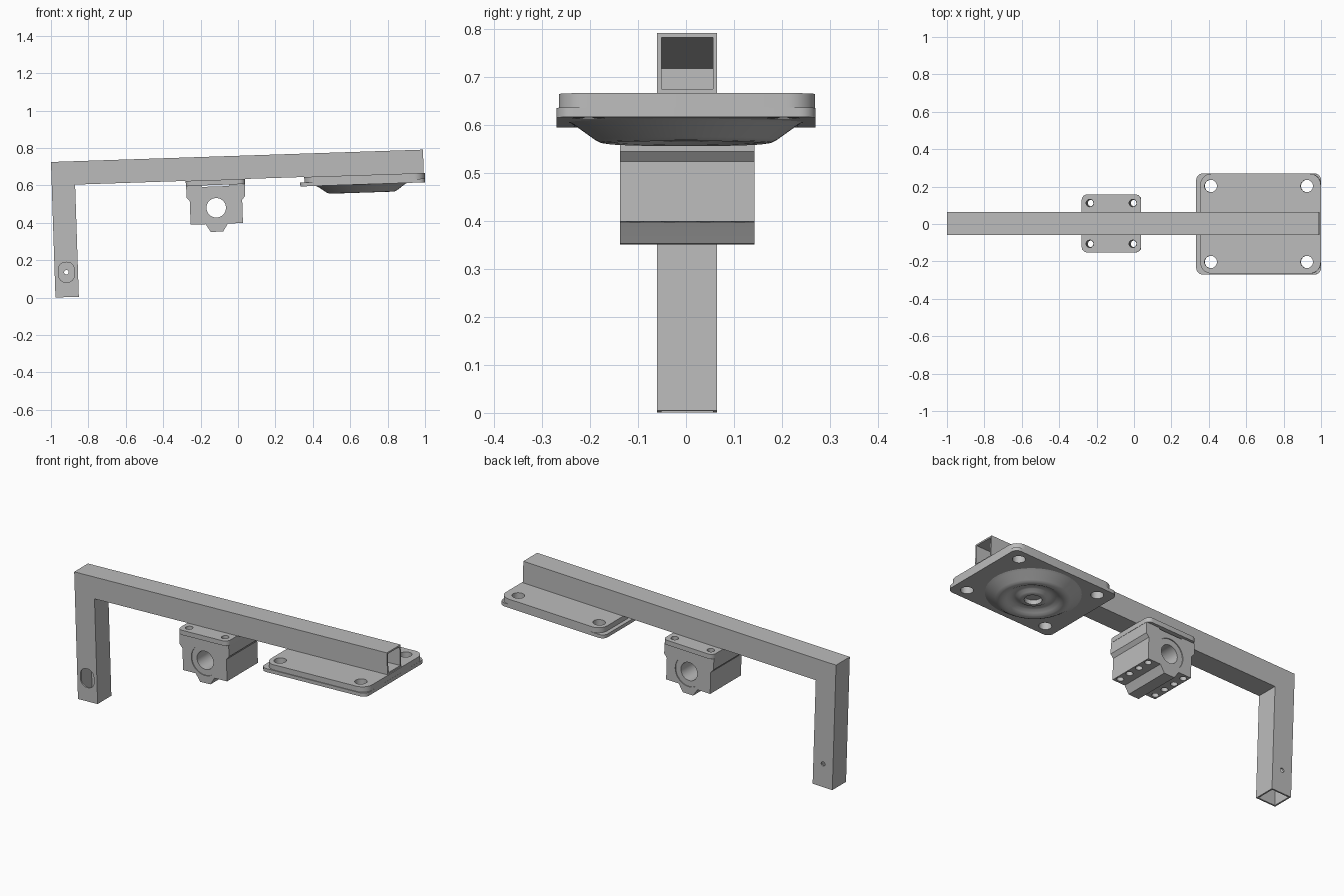
import bpy, bmesh, math
from mathutils import Matrix, Vector

if "Cube" in bpy.data.objects:
    bpy.data.objects.remove(bpy.data.objects["Cube"])

# The whole bracket leans slightly; parts are built level from the tube's top corner
FRAME = Matrix.Translation((-1, 0, 0.725)) @ Matrix.Rotation(math.radians(-1.9), 4, 'Y')

steel = bpy.data.materials.new("grey steel")
steel.use_nodes = True
GREY = (0.5, 0.5, 0.5, 1)
steel.diffuse_color = GREY
steel.node_tree.nodes["Principled BSDF"].inputs["Base Color"].default_value = GREY


def make(name, bm):
    bmesh.ops.recalc_face_normals(bm, faces=bm.faces)
    mesh = bpy.data.meshes.new(name)
    bm.to_mesh(mesh)
    bm.free()
    mesh.materials.append(steel)
    obj = bpy.data.objects.new(name, mesh)
    bpy.context.collection.objects.link(obj)
    obj.matrix_world = FRAME
    return obj


def prism(bm, pts, axis, lo, hi):
    """Extrude a 2D outline along y (outline in x,z) or z (outline in x,y)."""
    place = (lambda a, b, h: (a, h, b)) if axis == 'y' else (lambda a, b, h: (a, b, h))
    low, high = [[bm.verts.new(place(a, b, h)) for a, b in pts] for h in (lo, hi)]
    bm.faces.new(low)
    bm.faces.new(high)
    for i in range(len(pts)):
        j = (i + 1) % len(pts)
        bm.faces.new((low[i], low[j], high[j], high[i]))


def circle(cx, cy, r, n=32):
    return [(cx + r * math.cos(2 * math.pi * i / n), cy + r * math.sin(2 * math.pi * i / n))
            for i in range(n)]


def rounded(cx, cy, w, d, r, n=8):
    pts = []
    for k, (sx, sy) in enumerate(((1, 1), (-1, 1), (-1, -1), (1, -1))):
        for i in range(n + 1):
            a = math.pi / 2 * (k + i / n)
            pts.append((cx + sx * (w / 2 - r) + r * math.cos(a),
                        cy + sy * (d / 2 - r) + r * math.sin(a)))
    return pts


def solid(name, pts, axis, lo, hi):
    bm = bmesh.new()
    prism(bm, pts, axis, lo, hi)
    return make(name, bm)


def cut(obj, *prisms):
    """Subtract a set of separate prisms and bake the result."""
    bm = bmesh.new()
    for p in prisms:
        prism(bm, *p)
    cutter = make("cutter", bm)
    mod = obj.modifiers.new("cut", 'BOOLEAN')
    mod.operation, mod.solver, mod.object = 'DIFFERENCE', 'EXACT', cutter
    bpy.context.view_layer.update()
    baked = bpy.data.meshes.new_from_object(obj.evaluated_get(bpy.context.evaluated_depsgraph_get()))
    obj.modifiers.clear()
    obj.data = baked
    bpy.data.objects.remove(cutter)


# Mitred square tube: leg and beam in one hollow piece
SIZE, WALL, LENGTH, DROP, YC = 0.125, 0.009, 1.99, 0.725, 0.0025
bm = bmesh.new()
shells = []
for inset in (0, WALL):
    near, far, half = inset, SIZE - inset, SIZE / 2 - inset
    rings = []
    for section in (((near, -DROP), (far, -DROP)),
                    ((near, -near), (far, -far)),
                    ((LENGTH, -near), (LENGTH, -far))):
        (ax, az), (bx, bz) = section
        rings.append([bm.verts.new(c) for c in ((ax, YC - half, az), (ax, YC + half, az),
                                                (bx, YC + half, bz), (bx, YC - half, bz))])
    shells.append(rings)
    for r0, r1 in zip(rings, rings[1:]):
        for i in range(4):
            j = (i + 1) % 4
            bm.faces.new((r0[i], r0[j], r1[j], r1[i]))
for end in (0, 2):
    outer, inner = shells[0][end], shells[1][end]
    for i in range(4):
        j = (i + 1) % 4
        bm.faces.new((outer[i], outer[j], inner[j], inner[i]))
tube = make("bent_square_tube", bm)
# Access slot in the front of the leg, small bolt hole in the back
cut(tube, (rounded(0.063, -0.592, 0.085, 0.107, 0.038), 'y', -0.1, 0),
    (circle(0.063, -0.592, 0.012), 'y', 0.03, 0.1))

# Two-layer mounting plate under the free end
MX = 1.664
corner_holes = [(MX + sx * 0.257, sy * 0.203) for sx in (-1, 1) for sy in (-1, 1)]
upper = solid("upper_plate", rounded(1.673, 0.002, 0.645, 0.534, 0.06), 'z', -0.155, -0.125)
lower = solid("lower_plate", rounded(1.662, 0, 0.668, 0.54, 0.035), 'z', -0.175, -0.155)
for plate in (upper, lower):
    cut(plate, *[(circle(x, y, 0.033), 'z', -0.3, 0) for x, y in corner_holes])

# Pressed round dish with a raised ring and a sunken centre
profile = [(0.246, -0.174), (0.232, -0.181), (0.19, -0.211), (0.178, -0.217), (0.165, -0.219),
           (0.15, -0.217), (0.135, -0.209), (0.118, -0.199), (0.1, -0.196), (0.085, -0.199),
           (0.07, -0.209), (0.058, -0.213), (0.045, -0.213), (0.042, -0.19), (0, -0.19)]
bm = bmesh.new()
verts = [bm.verts.new((r, 0, z)) for r, z in profile]
edges = [bm.edges.new(pair) for pair in zip(verts, verts[1:])]
bmesh.ops.spin(bm, geom=verts + edges, cent=(0, 0, 0), axis=(0, 0, 1),
               angle=2 * math.pi, steps=64, use_duplicate=False)
bmesh.ops.remove_doubles(bm, verts=bm.verts, dist=0.0001)
bmesh.ops.translate(bm, verts=bm.verts, vec=Vector((1.656, 0, 0)))
make("pressed_dish", bm)

# Bearing block: pad, housing with keel, and bush
BX, BY, BZ = 0.875, 0.003, -0.274
screws = [(BX + sx * 0.115, BY + sy * 0.109) for sx in (-1, 1) for sy in (-1, 1)]
pad = solid("block_pad", rounded(BX, BY, 0.317, 0.31, 0.03), 'z', -0.152, -0.125)
cut(pad, *[(circle(x, y, 0.02), 'z', -0.3, 0) for x, y in screws])

right_side = [(0.075, -0.152), (0.085, -0.152), (0.157, -0.152), (0.157, -0.215), (0.14, -0.235),
              (0.14, -0.36), (0.06, -0.36), (0.052, -0.372), (0.033, -0.402)]
outline = [(BX + x, z) for x, z in right_side] + [(BX - x, z) for x, z in reversed(right_side)]
housing = solid("bearing_housing", outline, 'y', BY - 0.14, BY + 0.14)
blind = [(BX + sx * 0.115, BY + sy * 0.037) for sx in (-1, 1) for sy in (-1, 1)]
cut(housing, (circle(BX, BZ, 0.085, 48), 'y', -0.3, 0.3),
    (rounded(BX, -0.152, 0.15, 0.016, 0.007), 'y', -0.3, 0.3),
    *[(circle(x, y, 0.018), 'z', -0.5, 0) for x, y in screws],
    *[(circle(x, y, 0.018), 'z', -0.5, -0.3) for x, y in blind])

bush = solid("bearing_bush", circle(BX, BZ, 0.085, 48), 'y', BY - 0.135, BY + 0.135)
cut(bush, (circle(BX, BZ, 0.052, 48), 'y', -0.3, 0.3))

# Smooth the round surfaces, keep the edges crisp
bpy.ops.object.select_all(action='DESELECT')
parts = [o for o in bpy.context.collection.objects if o.type == 'MESH' and steel.name in o.data.materials]
for o in parts:
    o.select_set(True)
bpy.context.view_layer.objects.active = parts[0]
bpy.ops.object.shade_smooth_by_angle(angle=math.radians(30))
